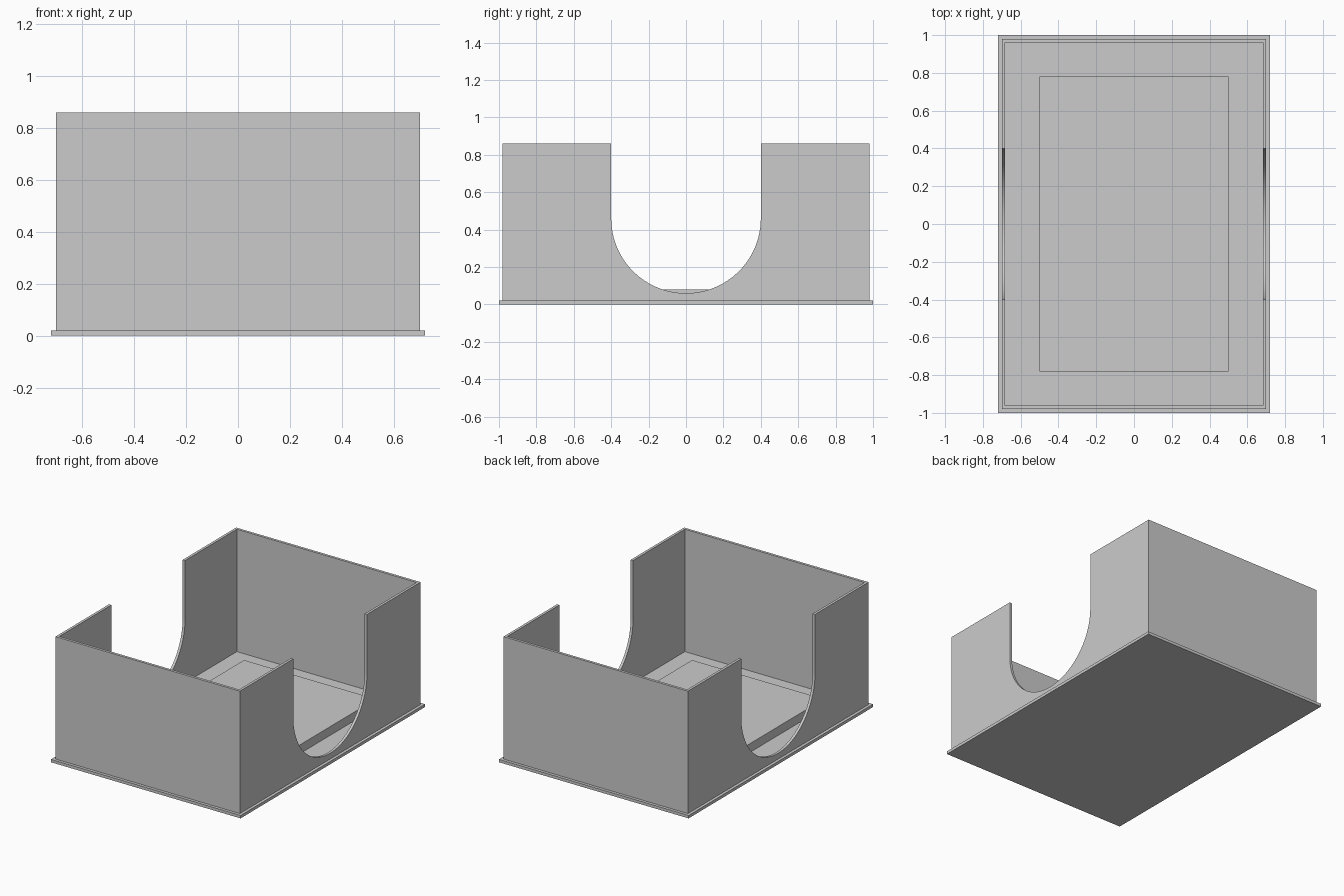
import bpy
import bmesh
import math

old = bpy.data.objects.get("Cube")
if old:
    bpy.data.objects.remove(old, do_unlink=True)

# Single plain grey for every part
grey = bpy.data.materials.new("plain_grey")
grey.use_nodes = True
colour = (0.6, 0.6, 0.6, 1)
grey.diffuse_color = colour
grey.node_tree.nodes["Principled BSDF"].inputs["Base Color"].default_value = colour

WALL_X, WALL_Y, TOP = 0.70, 0.98, 0.86
THICK, BASE = 0.018, 0.02
ARCH_R, ARCH_BOTTOM = 0.40, 0.06


def finish(name, bm):
    bmesh.ops.recalc_face_normals(bm, faces=bm.faces)
    mesh = bpy.data.meshes.new(name)
    bm.to_mesh(mesh)
    bm.free()
    mesh.materials.append(grey)
    obj = bpy.data.objects.new(name, mesh)
    bpy.context.collection.objects.link(obj)
    return obj


def box(name, half_x, half_y, z0, z1):
    bm = bmesh.new()
    bmesh.ops.create_cube(bm, size=1)
    for v in bm.verts:
        v.co = (v.co.x * 2 * half_x, v.co.y * 2 * half_y,
                z0 + (v.co.z + 0.5) * (z1 - z0))
    return finish(name, bm)


def u_prism(name, half_x):
    """Round-bottomed U profile in the YZ plane, extruded along X."""
    steps = 48
    centre = ARCH_BOTTOM + ARCH_R
    profile = [(ARCH_R, TOP + 0.2)]
    for i in range(steps + 1):
        a = -math.pi * i / steps
        profile.append((ARCH_R * math.cos(a), centre + ARCH_R * math.sin(a)))
    profile.append((-ARCH_R, TOP + 0.2))
    bm = bmesh.new()
    face = bm.faces.new([bm.verts.new((-half_x, y, z)) for y, z in profile])
    ext = bmesh.ops.extrude_face_region(bm, geom=[face])
    verts = [g for g in ext["geom"] if isinstance(g, bmesh.types.BMVert)]
    bmesh.ops.translate(bm, verts=verts, vec=(2 * half_x, 0, 0))
    return finish(name, bm)


def cut(obj, cutter):
    cutter.hide_render = True
    mod = obj.modifiers.new("cut", 'BOOLEAN')
    mod.operation = 'DIFFERENCE'
    mod.solver = 'EXACT'
    mod.object = cutter
    bpy.context.view_layer.objects.active = obj
    bpy.ops.object.modifier_apply(modifier=mod.name)
    bpy.data.objects.remove(cutter, do_unlink=True)


# Flanged base plate and raised floor panel
box("base_plate", 0.72, 1.0, 0, BASE)
box("floor_panel", 0.50, 0.78, BASE, 0.08)

# Open-topped wall shell with a U opening through both long sides
walls = box("walls", WALL_X, WALL_Y, BASE, TOP)
cut(walls, box("cavity_cutter", WALL_X - THICK, WALL_Y - THICK, -0.1, TOP + 0.1))
cut(walls, u_prism("arch_cutter", 1.0))

bpy.ops.object.select_all(action='DESELECT')
walls.select_set(True)
bpy.context.view_layer.objects.active = walls
bpy.ops.object.shade_smooth_by_angle(angle=math.radians(30))
